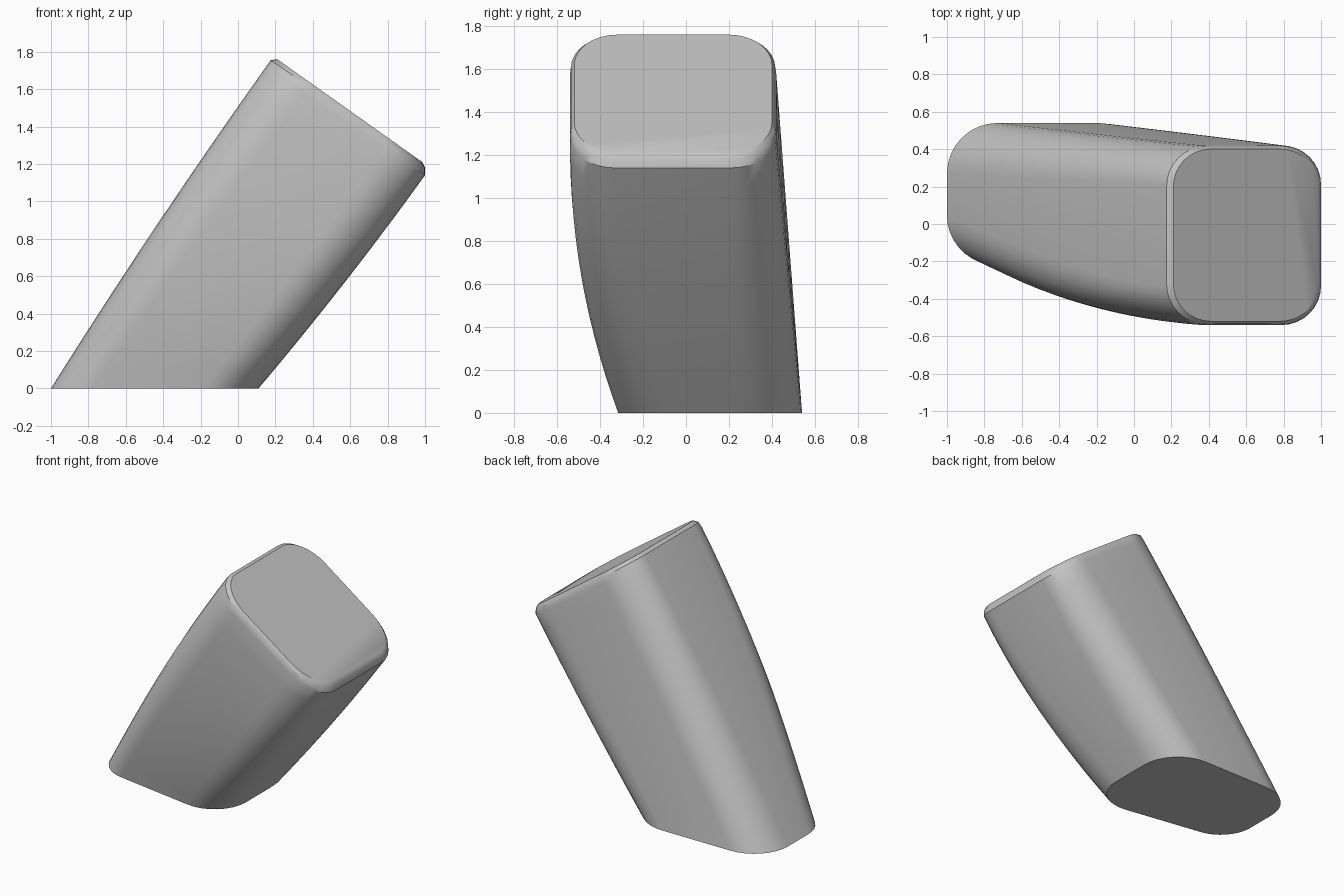
import bpy, bmesh, math
from mathutils import Vector

old = bpy.data.objects.get("Cube")
if old:
    bpy.data.objects.remove(old, do_unlink=True)

# Single flat colour
grey = bpy.data.materials.new("plain_grey")
grey.use_nodes = True
colour = (0.55, 0.55, 0.55, 1)
grey.diffuse_color = colour
grey.node_tree.nodes["Principled BSDF"].inputs["Base Color"].default_value = colour

ARC_STEPS = 8
RINGS = 14


def rounded_outline(corners, radii):
    """Four corners, each replaced by an arc tangent to its two edges."""
    pts = []
    for i, c in enumerate(corners):
        c = Vector(c)
        before = (Vector(corners[i - 1]) - c).normalized() * radii[i]
        after = (Vector(corners[(i + 1) % 4]) - c).normalized() * radii[i]
        for k in range(ARC_STEPS + 1):
            a = k / ARC_STEPS * math.pi / 2
            pts.append(c + before * (1 - math.sin(a)) + after * (1 - math.cos(a)))
    return pts


def tilted_outline(x0, x1, y0, y1, z0, z1, radius):
    """Rounded rectangle lying on the slanted end plane."""
    flat = rounded_outline([(x1, y1), (x0, y1), (x0, y0), (x1, y0)], [radius] * 4)
    return [Vector((p.x, p.y, z0 + (z1 - z0) * (p.x - x0) / (x1 - x0))) for p in flat]


# Ground section, slanted rim section, and the two rings rounding the rim
base = [p.to_3d() for p in rounded_outline(
    [(0.11, 0.54), (-1, 0.54), (-1, -0.18), (0.11, -0.36)],
    [0.3, 0.27, 0.22, 0.3])]
rim = tilted_outline(0.15, 1.0, -0.54, 0.42, 1.72, 1.14, 0.21)
edge = tilted_outline(0.175, 1.0, -0.535, 0.415, 1.755, 1.18, 0.21)
cap = tilted_outline(0.21, 0.985, -0.52, 0.40, 1.76, 1.21, 0.2)

# Body rings with a gentle outward bow, strongest at the front
sections = []
for r in range(RINGS + 1):
    t = r / RINGS
    bow = 4 * t * (1 - t)
    ring = []
    for a, b in zip(base, rim):
        p = a.lerp(b, t)
        front = min(1, max(0, (0.12 - p.y) / 0.4))
        p.y -= 0.06 * bow * front
        side = (a.x + 0.445) / 0.555
        p.x += 0.018 * bow * side
        ring.append(p)
    sections.append(ring)
sections += [edge, cap]

bm = bmesh.new()
loops = [[bm.verts.new(p) for p in s] for s in sections]
for low, high in zip(loops, loops[1:]):
    for i in range(len(low)):
        j = (i + 1) % len(low)
        bm.faces.new((low[i], low[j], high[j], high[i]))
bm.faces.new(loops[0][::-1])
bm.faces.new(loops[-1])
bmesh.ops.recalc_face_normals(bm, faces=bm.faces)

mesh = bpy.data.meshes.new("leaning_block")
bm.to_mesh(mesh)
bm.free()
mesh.materials.append(grey)
block = bpy.data.objects.new("leaning_block", mesh)
bpy.context.collection.objects.link(block)
bpy.ops.object.select_all(action='DESELECT')
block.select_set(True)
bpy.context.view_layer.objects.active = block
bpy.ops.object.shade_smooth_by_angle(angle=math.radians(30))
